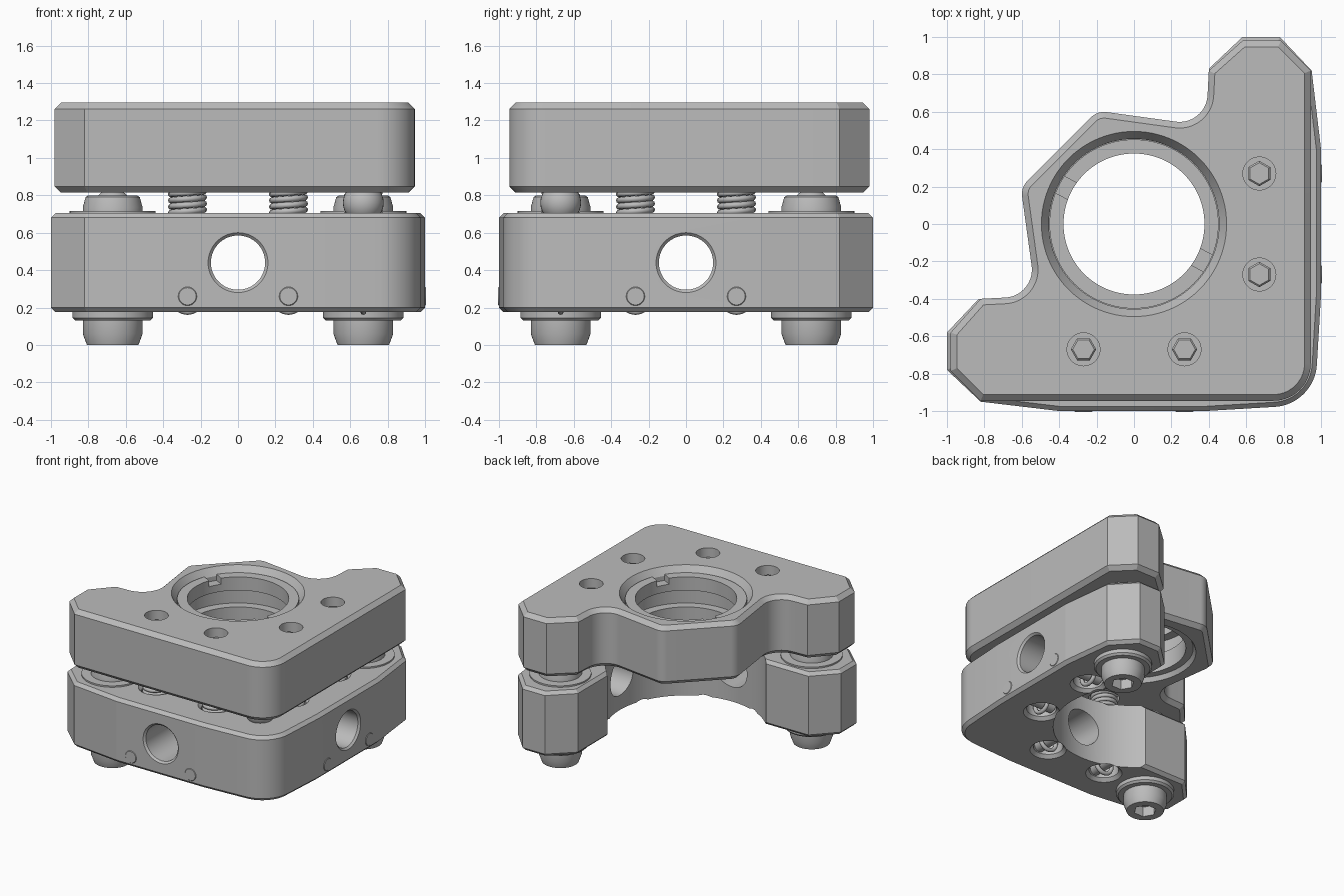
import bpy, bmesh
from math import sin, cos, pi, radians
from mathutils import Matrix, Vector

if "Cube" in bpy.data.objects:
    bpy.data.objects.remove(bpy.data.objects["Cube"])

metal = bpy.data.materials.new("bare_metal_grey")
metal.use_nodes = True
metal.diffuse_color = (0.5, 0.5, 0.5, 1)
metal.node_tree.nodes["Principled BSDF"].inputs["Base Color"].default_value = (0.5, 0.5, 0.5, 1)


def at(x, y, z=0):
    return Matrix.Translation((x, y, z))


def make(name, bm):
    bmesh.ops.recalc_face_normals(bm, faces=bm.faces)
    mesh = bpy.data.meshes.new(name)
    bm.to_mesh(mesh)
    bm.free()
    obj = bpy.data.objects.new(name, mesh)
    bpy.context.collection.objects.link(obj)
    mesh.materials.append(metal)
    return obj


def smooth(obj, angle=25):
    bpy.ops.object.select_all(action="DESELECT")
    obj.select_set(True)
    bpy.context.view_layer.objects.active = obj
    bpy.ops.object.shade_smooth_by_angle(angle=radians(angle))
    return obj


def lathe(name, profile, place=Matrix(), segs=64, ring=False):
    """Revolve (radius, height) points; ring=True closes the profile instead of capping."""
    bm = bmesh.new()
    loops = [[bm.verts.new(place @ Vector((r * cos(a), r * sin(a), z)))
              for a in (2 * pi * i / segs for i in range(segs))] for r, z in profile]
    pairs = list(zip(loops, loops[1:]))
    if ring:
        pairs.append((loops[-1], loops[0]))
    else:
        bm.faces.new(loops[0])
        bm.faces.new(loops[-1])
    for lo, hi in pairs:
        for i in range(segs):
            j = (i + 1) % segs
            bm.faces.new((lo[i], lo[j], hi[j], hi[i]))
    return make(name, bm)


def cut(obj, cutter):
    mod = obj.modifiers.new("cut", "BOOLEAN")
    mod.operation = "DIFFERENCE"
    mod.solver = "EXACT"
    mod.object = cutter
    bpy.ops.object.select_all(action="DESELECT")
    obj.select_set(True)
    bpy.context.view_layer.objects.active = obj
    bpy.ops.object.modifier_apply(modifier=mod.name)
    bpy.data.objects.remove(cutter)


def mirrored(half):
    """Reflect an outline across the diagonal x = -y, keeping points on the axis single."""
    back = [(-y, -x, r) for x, y, r in reversed(half) if abs(x + y) > 0.001]
    return half + back


def rounded(corners, steps=18):
    """Fillet each (x, y, radius) corner."""
    out = []
    for i, (x, y, r) in enumerate(corners):
        p = Vector((x, y))
        if r == 0:
            out.append(p)
            continue
        a = (Vector(corners[i - 1][:2]) - p).normalized()
        b = (Vector(corners[(i + 1) % len(corners)][:2]) - p).normalized()
        half = a.angle(b) / 2
        centre = p + (a + b).normalized() * (r / sin(half))
        reach = a * (r / (sin(half) / cos(half)))
        start = p + reach - centre
        turn = (pi - 2 * half) * (1 if a.cross(b) < 0 else -1)
        for k in range(steps + 1):
            t = -turn * k / steps * -1
            c, s = cos(t), sin(t)
            out.append(centre + Vector((c * start.x - s * start.y, s * start.x + c * start.y)))
    return out


def plate(name, corners, bottom, top, chamfer):
    bm = bmesh.new()
    outline = rounded(corners)
    base = bm.faces.new([bm.verts.new((p.x, p.y, bottom)) for p in outline])
    geo = bmesh.ops.extrude_face_region(bm, geom=[base], use_keep_orig=True)
    bmesh.ops.translate(bm, vec=(0, 0, top - bottom),
                        verts=[g for g in geo["geom"] if isinstance(g, bmesh.types.BMVert)])
    bmesh.ops.recalc_face_normals(bm, faces=bm.faces)
    rim = [e for e in bm.edges if abs(e.verts[0].co.z - e.verts[1].co.z) < 0.001]
    bmesh.ops.bevel(bm, geom=rim, offset=chamfer, segments=1, affect="EDGES", clamp_overlap=False)
    return make(name, bm)


def wire(name, points, radius, cyclic=False):
    curve = bpy.data.curves.new(name, "CURVE")
    curve.dimensions = "3D"
    curve.bevel_depth = radius
    curve.bevel_resolution = 2
    curve.use_fill_caps = True
    line = curve.splines.new("POLY")
    line.points.add(len(points) - 1)
    for slot, p in zip(line.points, points):
        slot.co = (*p, 1)
    line.use_cyclic_u = cyclic
    line.use_smooth = True
    curve.materials.append(metal)
    obj = bpy.data.objects.new(name, curve)
    bpy.context.collection.objects.link(obj)


# The front and right sides are quarter turns of each other
sides = {"front": Matrix(), "right": Matrix.Rotation(pi / 2, 4, "Z")}
forward = Matrix.Rotation(pi / 2, 4, "X")
S, P = 0.27, 0.67

# Plates
upper = plate("upper_plate", mirrored([
    (0.945, -0.945, 0.2), (0.945, 0.82, 0), (0.785, 0.98, 0), (0.58, 0.98, 0),
    (0.4, 0.82, 0), (0.385, 0.525, 0.15), (-0.195, 0.605, 0.1)]), 0.815, 1.295, 0.033)
lower = plate("lower_plate", mirrored([
    (0.965, -0.965, 0.24), (1, -0.38, 0), (1, 0.4, 0), (0.95, 0.82, 0), (0.78, 1, 0),
    (0.58, 1, 0), (0.4, 0.83, 0), (0.4, 0.3, 0)]), 0.175, 0.705, 0.025)

# Optical bore in the upper plate, round clearance in the lower plate
cut(upper, lathe("bore", [(0.5, 0.7), (0.46, 0.815), (0.44, 0.85), (0.385, 0.85), (0.385, 1.0),
                          (0.455, 1.0), (0.455, 1.235), (0.495, 1.295), (0.495, 1.4)], segs=96))
cut(lower, lathe("clearance", [(0.6, 0), (0.6, 1)], segs=128))

# Side holes, spring holes, pins and springs
for side, turn in sides.items():
    cut(lower, lathe("side_hole", [(0.145, 0.4), (0.145, 0.985), (0.16, 1.0), (0.16, 1.2)],
                     turn @ at(0, 0, 0.44) @ forward))
    for sign, tag in ((-1, "a"), (1, "b")):
        spot = turn @ at(sign * S, -P)
        cut(upper, lathe("screw_hole", [(0.115, 0.7), (0.115, 1.0), (0.088, 1.0), (0.088, 1.4)], spot))
        cut(lower, lathe("spring_hole", [(0.135, 0.1), (0.135, 0.175), (0.11, 0.2), (0.11, 0.68),
                                         (0.135, 0.705), (0.135, 0.8)], spot))
        smooth(lathe(f"{side}_plug_{tag}", [(0.088, 0.98), (0.088, 1.18)], spot))
        lathe(f"{side}_hex_screw_{tag}", [(0.068, 1.15), (0.068, 1.225), (0.058, 1.235)], spot, 6)
        smooth(lathe(f"{side}_pin_{tag}", [(0.052, 0.57), (0.052, 0.998), (0.046, 1.004)],
                     turn @ at(sign * S, 0, 0.26) @ forward, 32))
        n, turns = 20, 15
        coil = [spot @ Vector((0.088 * cos(2 * pi * i / n), 0.088 * sin(2 * pi * i / n),
                               0.36 + 0.033 * i / n)) for i in range(n * turns + 1)]
        wire(f"{side}_spring_{tag}", coil, 0.0165)
        hook = [spot @ Vector((0.073 * cos(2 * pi * i / n), 0, 0.25 + 0.073 * sin(2 * pi * i / n)))
                for i in range(n)]
        wire(f"{side}_spring_hook_{tag}", hook, 0.0165, True)

smooth(upper, 6.5)
smooth(lower, 6.5)

# Slotted retaining ring
retainer = lathe("retaining_ring", [(0.377, 1.14), (0.452, 1.14), (0.452, 1.25), (0.377, 1.25)],
                 segs=96, ring=True)
for angle in (-28, 152):
    bm = bmesh.new()
    bmesh.ops.create_cube(bm, size=1, matrix=Matrix.Rotation(radians(angle), 4, "Z")
                          @ at(0.42, 0, 1.25) @ Matrix.Diagonal((0.16, 0.1, 0.1, 1)))
    cut(retainer, make("slot", bm))
smooth(retainer)

# Adjusters at the two tips: washer, bushing, ball tip, flange and socket head
for tag, x, y in (("left", P, P), ("right", -P, -P)):
    spot = at(x, y)
    smooth(lathe(f"{tag}_washer", [(0.23, 0.69), (0.23, 0.717)], spot))
    smooth(lathe(f"{tag}_bushing", [(0.16, 0.7), (0.16, 0.735), (0.145, 0.79), (0.13, 0.8)], spot))
    smooth(lathe(f"{tag}_ball_tip", [(0.1 * sin(pi * k / 12) + 0.001, 0.735 - 0.1 * cos(pi * k / 12))
                                     for k in range(13)], spot, 32), 40)
    smooth(lathe(f"{tag}_flange", [(0.2, 0.13), (0.215, 0.145), (0.215, 0.2)], spot))
    head = lathe(f"{tag}_adjuster_head", [(0.138, 0), (0.16, 0.06), (0.16, 0.15)], spot)
    cut(head, lathe("socket", [(0.085, -0.1), (0.085, 0.08)], spot, 6))
    smooth(head)

# Pivot ball at the closed corner
smooth(lathe("pivot_ball", [(0.108 * sin(pi * k / 16) + 0.001, 0.76 - 0.108 * cos(pi * k / 16))
                            for k in range(17)], at(P, -P), 32), 40)
